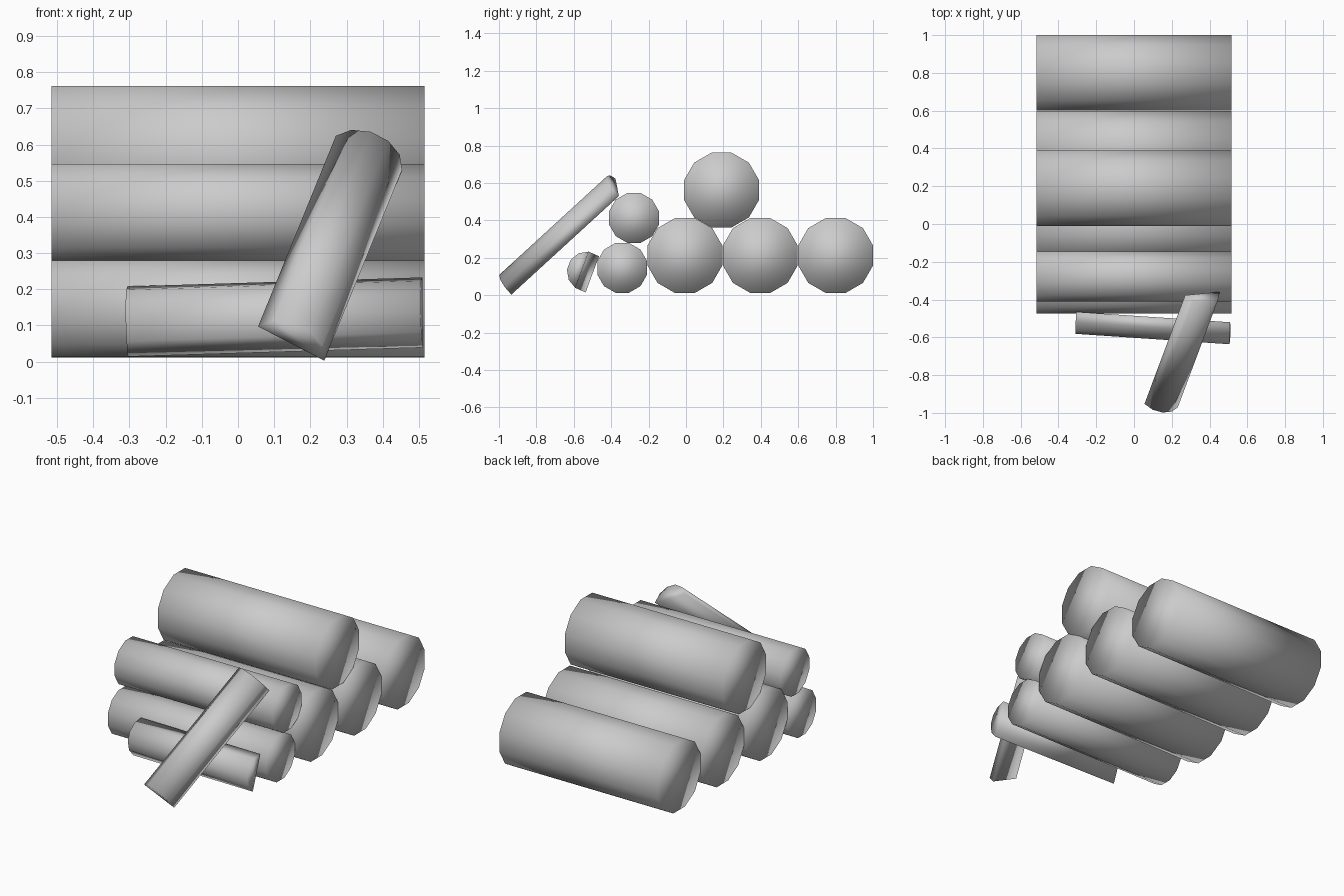
import bpy, bmesh
from math import cos, sin, radians
from mathutils import Vector

if "Cube" in bpy.data.objects:
    bpy.data.objects.remove(bpy.data.objects["Cube"])


def log(name, start, end, radius, side, half=False):
    """Twelve-sided log between two points; a half log keeps only the rounded
    part above the chord, whose middle lies on the start-end line."""
    start, end = Vector(start), Vector(end)
    axis = (end - start).normalized()
    side = Vector(side)
    side = (side - axis * side.dot(axis)).normalized()
    up = axis.cross(side)
    count = 6 if half else 12
    drop = radius * sin(radians(15)) if half else 0
    bm = bmesh.new()
    ring = []
    for i in range(count):
        a = radians(15 + 30 * i)
        ring.append(bm.verts.new(start + side * radius * cos(a) + up * (radius * sin(a) - drop)))
    face = bm.faces.new(ring)
    ext = bmesh.ops.extrude_face_region(bm, geom=[face], use_keep_orig=True)
    moved = [g for g in ext["geom"] if isinstance(g, bmesh.types.BMVert)]
    bmesh.ops.translate(bm, verts=moved, vec=end - start)
    bmesh.ops.recalc_face_normals(bm, faces=bm.faces[:])
    mesh = bpy.data.meshes.new(name)
    bm.to_mesh(mesh)
    bm.free()
    mesh.shade_smooth()
    obj = bpy.data.objects.new(name, mesh)
    bpy.context.collection.objects.link(obj)
    return obj


# Stacked whole logs: name, y, z, radius
for name, y, z, r in [
    ("large_log_back", 0.80, 0.212, 0.207),
    ("large_log_middle", 0.397, 0.212, 0.207),
    ("large_log_front", -0.006, 0.212, 0.207),
    ("large_log_top", 0.19, 0.562, 0.207),
    ("small_log_lower", -0.341, 0.146, 0.138),
    ("small_log_upper", -0.278, 0.413, 0.138),
]:
    log(name, (-0.515, y, z), (0.515, y, z), r, (0, 1, 0))

# Split half log lying on the ground, flat face toward the pile
log("half_log_lying", (-0.305, -0.501, 0.111), (0.51, -0.556, 0.136), 0.107,
    (0, 0.073, 0.198), half=True)

# Split half log leaning against the pile, rounded face outward
log("half_log_leaning", (0.147, -0.943, 0.05), (0.362, -0.368, 0.577), 0.107,
    (-0.182, -0.018, 0.094), half=True)
